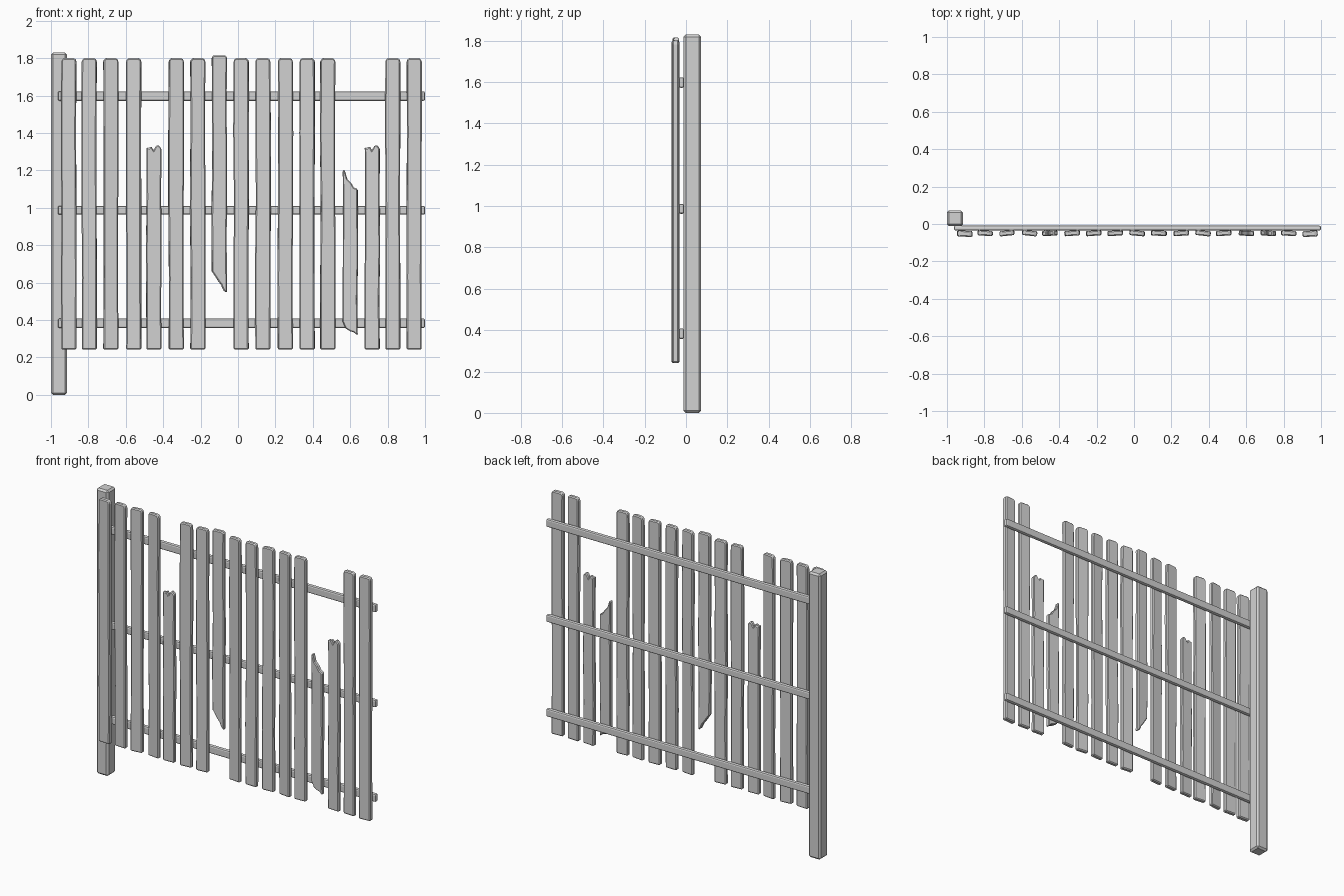
import bpy, bmesh, math, random
from mathutils import Matrix, Vector

if "Cube" in bpy.data.objects:
    bpy.data.objects.remove(bpy.data.objects["Cube"])

random.seed(4)
wood = bpy.data.materials.new("weathered_grey")
wood.diffuse_color = (0.65, 0.65, 0.65, 1)
wood.use_nodes = True
wood.node_tree.nodes["Principled BSDF"].inputs["Base Color"].default_value = wood.diffuse_color


def finish(name, bm, bevel, segments=1):
    bmesh.ops.recalc_face_normals(bm, faces=bm.faces)
    mesh = bpy.data.meshes.new(name)
    bm.to_mesh(mesh)
    bm.free()
    mesh.materials.append(wood)
    obj = bpy.data.objects.new(name, mesh)
    bpy.context.collection.objects.link(obj)
    mod = obj.modifiers.new("worn_edges", "BEVEL")
    mod.width = bevel
    mod.segments = segments
    mod.limit_method = 'ANGLE'
    mod.angle_limit = math.radians(35)
    return obj


def box(name, lo, hi, bevel, segments=1):
    bm = bmesh.new()
    bmesh.ops.create_cube(bm, size=1)
    lo, hi = Vector(lo), Vector(hi)
    for v in bm.verts:
        v.co = (lo + hi) / 2 + Vector(a * b for a, b in zip(v.co, hi - lo))
    return finish(name, bm, bevel, segments)


def plank(name, x, bottom, top, yaw, y=-0.049, width=0.08, thick=0.028):
    """Extrude a slightly wavering board; bottom and top list (side, z), side 0..1."""
    def side(s, ends):
        pts = []
        for t in ends:
            z = z_at(s, t)
            pts.append((s + random.uniform(-0.035, 0.035), z))
        return pts

    def z_at(s, t):
        i = 0 if s == 0 else -1
        return bottom[i][1] * (1 - t) + top[i][1] * t

    outline = (bottom + side(1, (0.25, 0.5, 0.75)) + top[::-1]
               + side(0, (0.75, 0.5, 0.25)))
    bm = bmesh.new()
    verts = [bm.verts.new(((s - 0.5) * width, -thick / 2, z)) for s, z in outline]
    face = bm.faces.new(verts)
    ext = bmesh.ops.extrude_face_region(bm, geom=[face])
    moved = [g for g in ext["geom"] if isinstance(g, bmesh.types.BMVert)]
    bmesh.ops.translate(bm, verts=moved, vec=(0, thick, 0))
    bm.transform(Matrix.Translation((x, y, 0)) @ Matrix.Rotation(math.radians(yaw), 4, 'Z'))
    return finish(name, bm, 0.006)


# Post and the three rails behind the boards
box("post", (-1.0, -0.012, 0), (-0.915, 0.073, 1.83), 0.011)
for label, z0, z1 in (("lower", 0.357, 0.408), ("middle", 0.963, 1.011), ("upper", 1.572, 1.623)):
    box(label + "_rail", (-0.963, -0.035, z0), (1.0, -0.009, z1), 0.009, 2)

# Board ends: whole, snapped short, and splintered diagonally
flat_bottom = [(0, 0.242), (1, 0.242)]
flat_top = [(0, 1.787), (0.13, 1.8), (0.87, 1.8), (1, 1.787)]
snapped_top = [(0, 1.325), (0.15, 1.318), (0.32, 1.33), (0.48, 1.308),
               (0.62, 1.328), (0.76, 1.338), (1, 1.318)]
hanging_bottom = [(0, 0.66), (0.25, 0.63), (0.45, 0.605), (0.6, 0.59), (0.78, 0.558), (1, 0.545)]
hanging_top = [(0, 1.808), (0.13, 1.815), (0.87, 1.815), (1, 1.808)]
shard_bottom = [(0, 0.39), (0.2, 0.355), (0.5, 0.34), (0.72, 0.335), (1, 0.318)]
shard_top = [(0, 1.2), (0.12, 1.203), (0.3, 1.155), (0.55, 1.135), (0.75, 1.108), (1, 1.1)]

centres = [-0.904, -0.795, -0.68, -0.557, -0.45, -0.33, -0.215, -0.1, 0.017,
           0.133, 0.253, 0.37, 0.48, 0.6, 0.718, 0.828, 0.942]
special = {4: (flat_bottom, snapped_top), 7: (hanging_bottom, hanging_top),
           13: (shard_bottom, shard_top), 14: (flat_bottom, snapped_top)}

# Row of boards, each a little twisted
for i, x in enumerate(centres):
    bottom, top = special.get(i, (flat_bottom, flat_top))
    yaw = random.choice((-1, 1)) * random.uniform(2, 7)
    outer = i in (0, len(centres) - 1)
    plank(f"board_{i + 1}", x, bottom, top, yaw,
          y=-0.052 if outer else -0.049, thick=0.032 if outer else 0.028)
